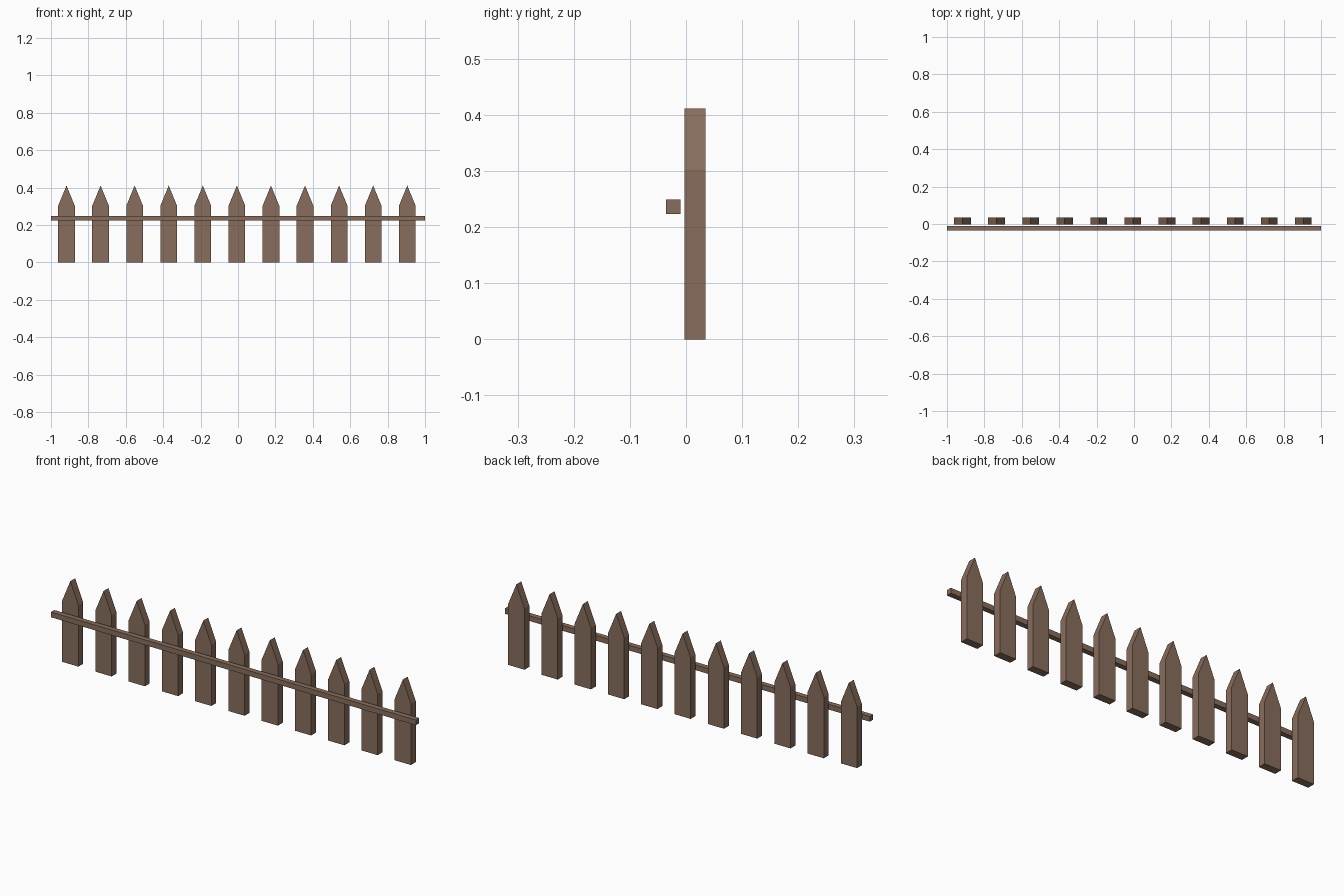
import bpy, bmesh

if "Cube" in bpy.data.objects:
    bpy.data.objects.remove(bpy.data.objects["Cube"])

wood = bpy.data.materials.new("brown_wood")
wood.diffuse_color = (0.25, 0.155, 0.11, 1)
wood.use_nodes = True
wood.node_tree.nodes["Principled BSDF"].inputs["Base Color"].default_value = wood.diffuse_color


def prism(name, profile, y0, y1):
    """Extrude an x-z outline from y0 to y1."""
    bm = bmesh.new()
    face = bm.faces.new([bm.verts.new((x, y0, z)) for x, z in profile])
    ext = bmesh.ops.extrude_face_region(bm, geom=[face], use_keep_orig=True)
    for v in ext["geom"]:
        if isinstance(v, bmesh.types.BMVert):
            v.co.y = y1
    bmesh.ops.recalc_face_normals(bm, faces=bm.faces)
    mesh = bpy.data.meshes.new(name)
    bm.to_mesh(mesh)
    bm.free()
    mesh.materials.append(wood)
    return mesh


def place(name, mesh, x=0):
    obj = bpy.data.objects.new(name, mesh)
    obj.location.x = x
    bpy.context.collection.objects.link(obj)


# Pointed pickets sharing one mesh
W, SHOULDER, TIP = 0.0445, 0.303, 0.411
picket = prism("picket", [(-W, 0), (W, 0), (W, SHOULDER), (0, TIP), (-W, SHOULDER)],
               -0.003, 0.035)
for i in range(11):
    place(f"picket_{i + 1}", picket, -0.917 + i * 0.1822)

# Long rail in front of the pickets
rail = prism("rail", [(-1, 0.223), (1, 0.223), (1, 0.249), (-1, 0.249)], -0.036, -0.010)
place("rail", rail)
